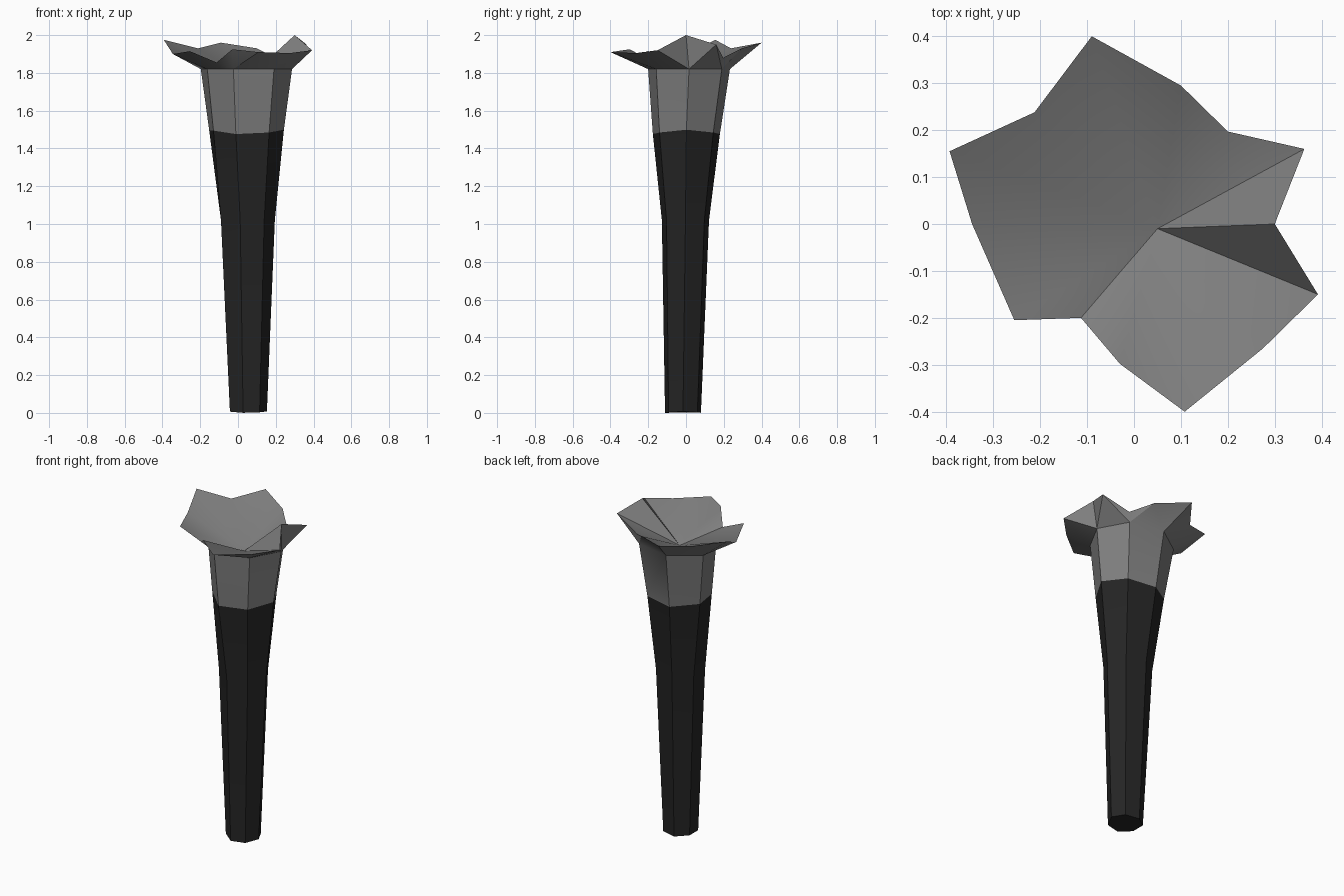
import bpy
import bmesh
from math import cos, sin, tau, radians

if "Cube" in bpy.data.objects:
    bpy.data.objects.remove(bpy.data.objects["Cube"], do_unlink=True)

SIDES = 7


def make_material(name, value):
    material = bpy.data.materials.new(name)
    material.use_nodes = True
    colour = (value, value, value, 1)
    material.diffuse_color = colour
    shader = material.node_tree.nodes["Principled BSDF"]
    shader.inputs["Base Color"].default_value = colour
    shader.inputs["Roughness"].default_value = 0.8
    return material


def make_ring(bm, centre_x, centre_y, radius_x, radius_y, height, dent=1.0, wave=0.0):
    """Seven-sided ring; one corner on the front right can be dented inwards."""
    ring = []
    for i in range(SIDES):
        angle = tau * i / SIDES
        scale = dent if i == 4 else 1.0
        ring.append(bm.verts.new((
            centre_x + radius_x * scale * cos(angle),
            centre_y + radius_y * scale * sin(angle),
            height + wave * cos(angle * 5))))
    return ring


def bridge(bm, lower, upper, material_index):
    for i in range(SIDES):
        j = (i + 1) % SIDES
        face = bm.faces.new((lower[i], lower[j], upper[j], upper[i]))
        face.material_index = material_index


bm = bmesh.new()

# Tapered seven-sided shaft, dark below and grey above
foot = make_ring(bm, 0.05, -0.016, 0.103, 0.0975, 0.004, wave=0.004)
middle = make_ring(bm, 0.045, -0.003, 0.15, 0.128, 1.02)
joint = make_ring(bm, 0.035, 0.002, 0.208, 0.182, 1.487, dent=0.88, wave=0.012)
neck = make_ring(bm, 0.032, 0.016, 0.254, 0.222, 1.82, dent=0.85)
bm.faces.new(list(reversed(foot)))
bridge(bm, foot, middle, 0)
bridge(bm, middle, joint, 0)
bridge(bm, joint, neck, 1)

# Ragged flared rim, twice as many points as the shaft has sides
rim_points = [
    (0.30, 0, 2), (0.363, 0.16, 1.95), (0.2, 0.197, 1.88),
    (0.1, 0.295, 1.93), (-0.09, 0.4, 1.96), (-0.212, 0.238, 1.93),
    (-0.393, 0.155, 1.975), (-0.345, 0, 1.9), (-0.255, -0.205, 1.915),
    (-0.113, -0.2, 1.855), (-0.03, -0.298, 1.925), (0.108, -0.4, 1.91),
    (0.275, -0.265, 1.905), (0.392, -0.15, 1.92),
]
rim = [bm.verts.new(point) for point in rim_points]
for i in range(SIDES):
    j = (i + 1) % SIDES
    left, tip, right = rim[2 * i], rim[2 * i + 1], rim[2 * j]
    for corners in ((neck[i], tip, left), (neck[i], neck[j], tip), (neck[j], right, tip)):
        bm.faces.new(corners).material_index = 1

# Shallow hollow inside the rim
hollow = bm.verts.new((0.05, -0.01, 1.77))
for i, point in enumerate(rim):
    bm.faces.new((point, rim[(i + 1) % len(rim)], hollow)).material_index = 1

bmesh.ops.recalc_face_normals(bm, faces=bm.faces)
mesh = bpy.data.meshes.new("flared_shaft")
bm.to_mesh(mesh)
bm.free()
mesh.materials.append(make_material("dark charcoal", 0.018))
mesh.materials.append(make_material("mid grey", 0.21))

shaft = bpy.data.objects.new("flared_shaft", mesh)
bpy.context.collection.objects.link(shaft)
bpy.ops.object.select_all(action="DESELECT")
shaft.select_set(True)
bpy.context.view_layer.objects.active = shaft
bpy.ops.object.shade_smooth_by_angle(angle=radians(35))
